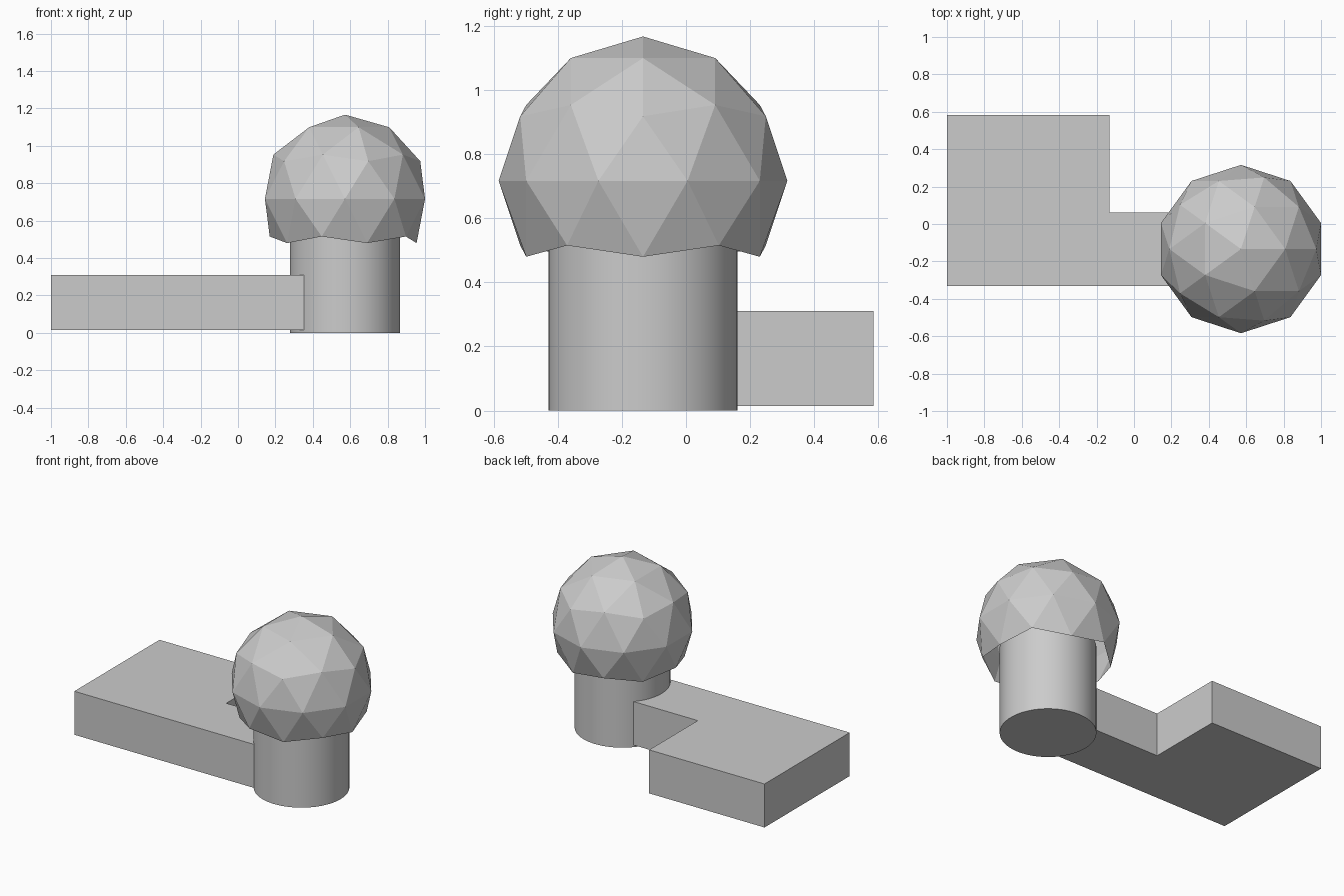
import bpy
import bmesh

if "Cube" in bpy.data.objects:
    bpy.data.objects.remove(bpy.data.objects["Cube"])

CX, CY = 0.572, -0.134   # shared axis of column and dome


def make_object(name, bm):
    mesh = bpy.data.meshes.new(name)
    bmesh.ops.recalc_face_normals(bm, faces=bm.faces)
    bm.to_mesh(mesh)
    bm.free()
    obj = bpy.data.objects.new(name, mesh)
    bpy.context.collection.objects.link(obj)
    return obj


# L-shaped slab, its narrow arm running into the column
bm = bmesh.new()
outline = [(-1, -0.332), (0.4, -0.332), (0.4, 0.062),
           (-0.132, 0.062), (-0.132, 0.584), (-1, 0.584)]
face = bm.faces.new([bm.verts.new((x, y, 0.014)) for x, y in outline])
extruded = bmesh.ops.extrude_face_region(bm, geom=[face])["geom"]
bmesh.ops.translate(bm, vec=(0, 0, 0.296),
                    verts=[v for v in extruded if isinstance(v, bmesh.types.BMVert)])
make_object("base_slab", bm)

# Round column
bpy.ops.mesh.primitive_cylinder_add(vertices=96, radius=0.295, depth=0.6,
                                    location=(CX, CY, 0.3))
column = bpy.context.object
column.name = "column"
bpy.ops.object.shade_smooth_by_angle()

# Faceted dome: low-poly ball with its bottom cap removed, open underneath
RADIUS = 0.45
bm = bmesh.new()
bmesh.ops.create_icosphere(bm, subdivisions=2, radius=RADIUS)
bmesh.ops.delete(bm, geom=[v for v in bm.verts if v.co.z < -0.7 * RADIUS],
                 context='VERTS')
dome = make_object("faceted_dome", bm)
dome.location = (CX, CY, 0.716)
